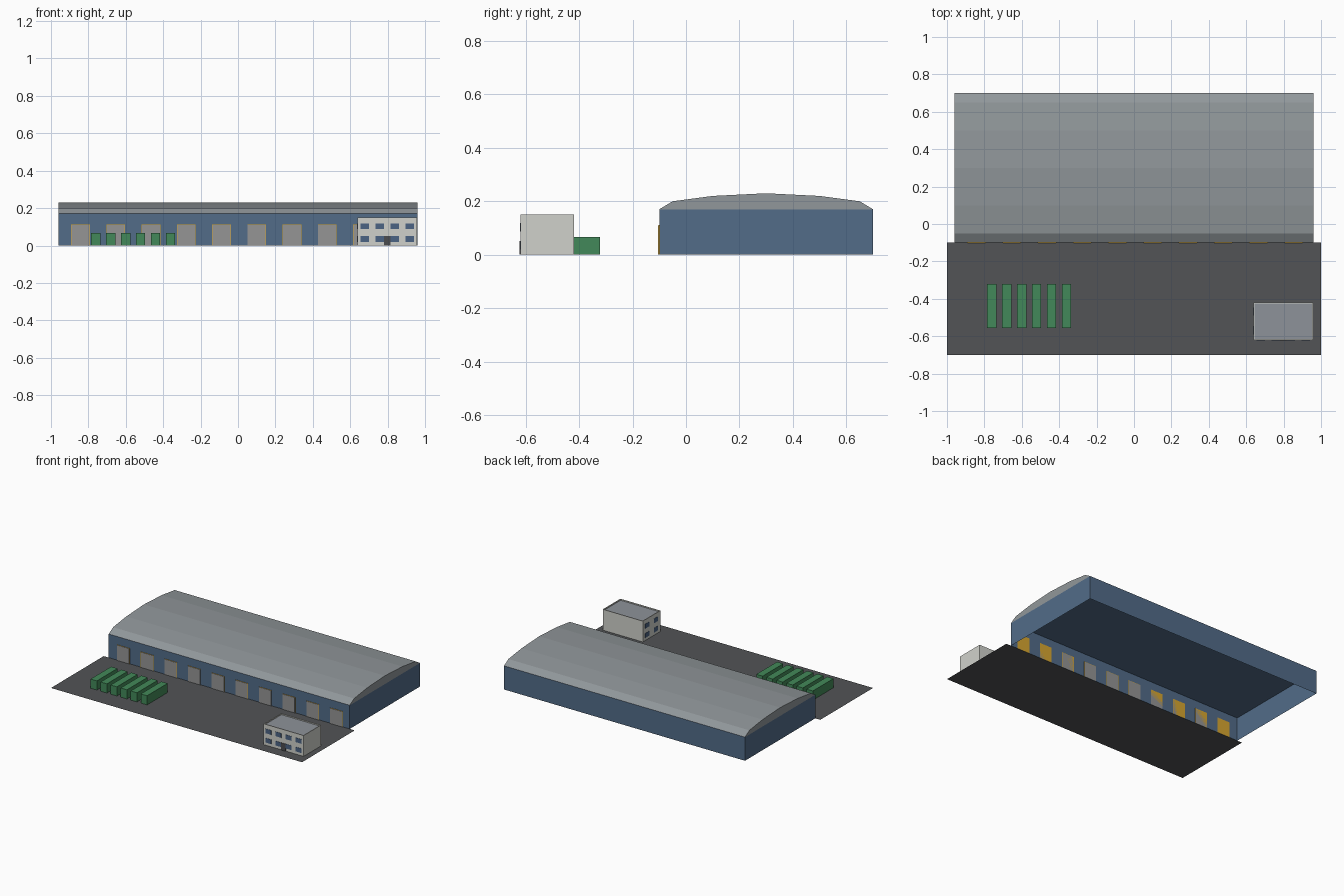
import bpy, bmesh

if "Cube" in bpy.data.objects:
    bpy.data.objects.remove(bpy.data.objects["Cube"])

def mat(name, r, g, b):
    m = bpy.data.materials.new(name)
    m.diffuse_color = (r, g, b, 1)
    m.use_nodes = True
    m.node_tree.nodes["Principled BSDF"].inputs["Base Color"].default_value = m.diffuse_color
    return m

ASPHALT = mat("asphalt", .084, .088, .093)
BLUE = mat("blue_cladding", .085, .15, .25)
ROOF = mat("roof_grey", .283, .31, .325)
DOOR = mat("shutter_grey", .30, .30, .30)
YELLOW = mat("yellow_trim", .68, .38, .03)
WHITE = mat("office_render", .63, .64, .60)
FLAT_ROOF = mat("flat_roof_grey", .27, .29, .32)
GLASS = mat("window_blue", .07, .125, .23)
ENTRANCE = mat("entrance_dark", .07, .072, .078)
GREEN = mat("container_green", .055, .25, .10)

def finish(name, bm, *mats):
    me = bpy.data.meshes.new(name)
    bmesh.ops.recalc_face_normals(bm, faces=bm.faces)
    bm.to_mesh(me)
    bm.free()
    for m in mats:
        me.materials.append(m)
    ob = bpy.data.objects.new(name, me)
    bpy.context.collection.objects.link(ob)
    return ob

def box(name, x, y, z, *mats, open_bottom=True, inset=None):
    """Box from (min, max) ranges; inset=(rim, depth) sinks the top inside a parapet."""
    bm = bmesh.new()
    bmesh.ops.create_cube(bm, size=1)
    for v in bm.verts:
        v.co = [r[0] if c < 0 else r[1] for c, r in zip(v.co, (x, y, z))]
    bm.normal_update()
    if open_bottom:
        bmesh.ops.delete(bm, geom=[f for f in bm.faces if f.normal.z < -.5], context='FACES_ONLY')
    if inset:
        top = [f for f in bm.faces if f.normal.z > .5]
        bmesh.ops.inset_region(bm, faces=top, thickness=inset[0])
        # sink the roof by extruding it down inside the rim
        ext = bmesh.ops.extrude_face_region(bm, geom=top)['geom']
        bmesh.ops.delete(bm, geom=top, context='FACES_ONLY')
        for g in ext:
            if isinstance(g, bmesh.types.BMVert):
                g.co.z -= inset[1]
            elif isinstance(g, bmesh.types.BMFace):
                g.material_index = 1
    return finish(name, bm, *mats)

# Yard: one flat sheet in front of the hall
bm = bmesh.new()
bm.faces.new([bm.verts.new(p) for p in ((-1, -.7, 0), (1, -.7, 0), (1, -.1, 0), (-1, -.1, 0))])
yard = finish("yard", bm, ASPHALT)

# Hall walls, open underneath
box("hall_walls", (-.96, .96), (-.1, .7), (0, .17), BLUE)

# Curved hall roof: half profile mirrored about y = 0.3, extruded along x
half = [(-.1, .17), (-.05, .20), (.1, .22), (.3, .23)]
profile = half + [(.6 - y, z) for y, z in reversed(half[:-1])]
bm = bmesh.new()
ends = [[bm.verts.new((x, y, z)) for y, z in profile] for x in (-.96, .96)]
for e in ends:
    bm.faces.new(e)
for i in range(len(profile) - 1):
    bm.faces.new((ends[0][i], ends[0][i + 1], ends[1][i + 1], ends[1][i]))
finish("hall_roof", bm, ROOF)

# Ten loading doors with slim yellow trim
for i in range(10):
    x = -.89 + i * .1884
    box(f"door_trim_{i + 1}", (x - .002, x + .098), (-.102, -.099), (0, .112), YELLOW)
    box(f"loading_door_{i + 1}", (x, x + .096), (-.104, -.099), (0, .11), DOOR)

# Office block with parapet
box("office", (.638, .957), (-.62, -.42), (0, .15), WHITE, FLAT_ROOF, inset=(.007, .008))

# Office windows: front 4 x 2, left side 2 x 2
for row, z in enumerate((.02, .087)):
    for col in range(4):
        x = .655 + col * .08
        box(f"front_window_{row}_{col}", (x, x + .045), (-.622, -.619), (z, z + .032),
            GLASS, open_bottom=False)
    for col, y in enumerate((-.568, -.468)):
        box(f"side_window_{row}_{col}", (.636, .639), (y - .0225, y + .0225), (z, z + .032),
            GLASS, open_bottom=False)
box("office_entrance", (.78, .815), (-.623, -.619), (0, .052), ENTRANCE)

# Row of six containers
for i in range(6):
    x = -.786 + i * .08
    box(f"container_{i + 1}", (x, x + .05), (-.555, -.321), (0, .066), GREEN)
